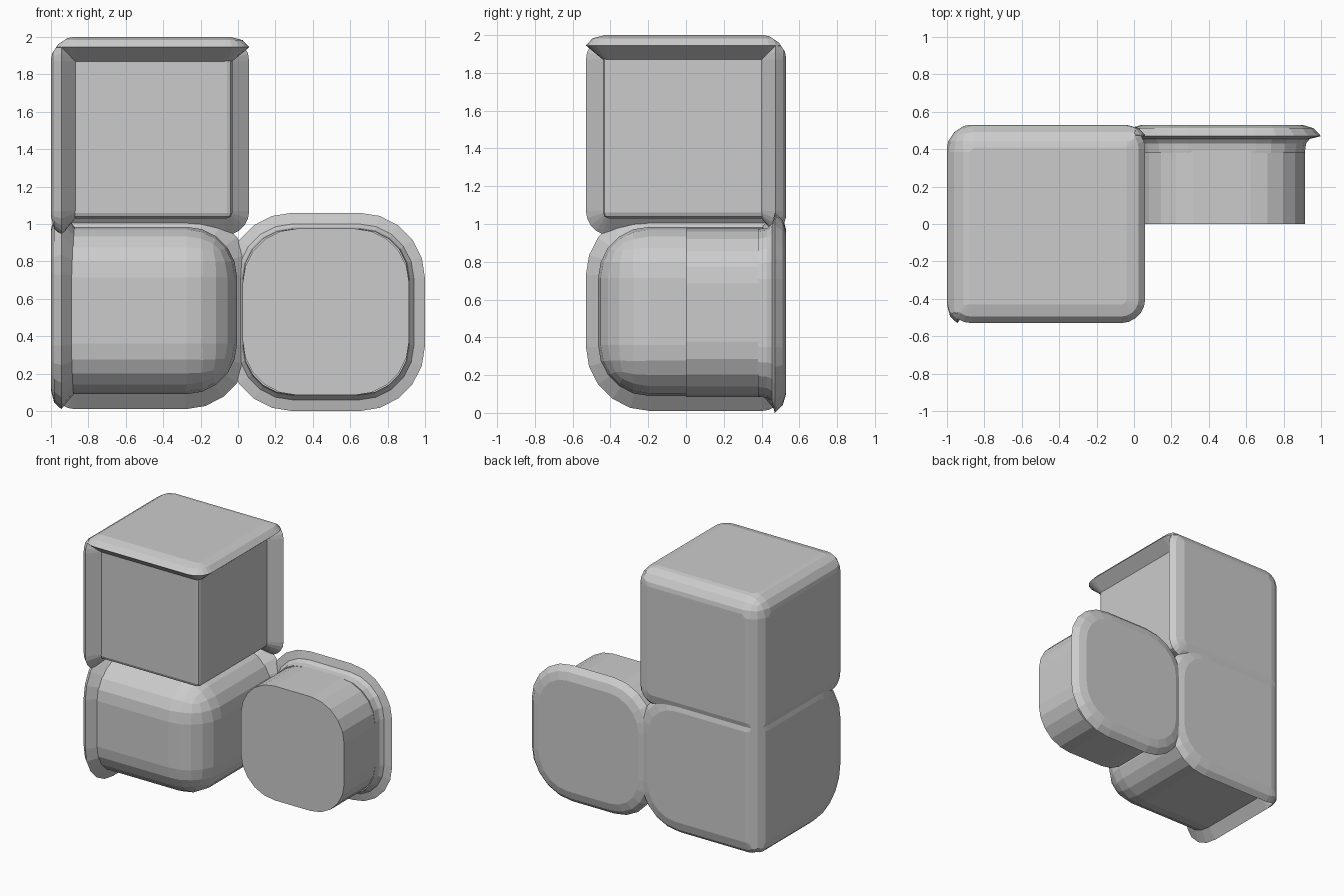
import bpy, bmesh, math
from mathutils import Vector

if "Cube" in bpy.data.objects:
    bpy.data.objects.remove(bpy.data.objects["Cube"])

# Frames (u, v, outward normal) for the three kinds of cover plate
FRAMES = {
    "back": (Vector((1, 0, 0)), Vector((0, 0, 1)), Vector((0, 1, 0))),
    "left": (Vector((0, 1, 0)), Vector((0, 0, 1)), Vector((-1, 0, 0))),
    "top": (Vector((1, 0, 0)), Vector((0, 1, 0)), Vector((0, 0, 1))),
}
HALF = 0.53
# (depth along normal, inset from the outline)
WEDGE = [(0.40, 0.09), (0.475, 0.0), (0.513, 0.035), (0.53, 0.10)]
FLANGE = [(0.38, 0.087), (0.43, 0.08), (0.455, 0.06), (0.47, 0.0), (0.512, 0.04), (0.53, 0.10)]


def finish(name, bm, loc):
    bmesh.ops.recalc_face_normals(bm, faces=bm.faces)
    me = bpy.data.meshes.new(name)
    bm.to_mesh(me)
    bm.free()
    ob = bpy.data.objects.new(name, me)
    ob.location = loc
    bpy.context.collection.objects.link(ob)
    return ob


def outline(half, radii, inset, segs=5):
    """Rounded square; radii for corners ++, -+, --, +-."""
    pts = []
    for i, (su, sv) in enumerate([(1, 1), (-1, 1), (-1, -1), (1, -1)]):
        r0 = radii[i]
        r = max(r0 - inset, 0.02)
        c = half - inset - r
        for k in range(segs + 1):
            a = math.pi / 2 * (i + k / segs)
            pts.append((su * c + r * math.cos(a), sv * c + r * math.sin(a)))
    return pts


def stack(name, loc, side, half, radii, profile):
    """Skin a solid through inset copies of a rounded square."""
    u, v, n = FRAMES[side]
    bm = bmesh.new()
    rings = [[bm.verts.new(u * a + v * b + n * d) for a, b in outline(half, radii, inset)]
             for d, inset in profile]
    for r0, r1 in zip(rings, rings[1:]):
        for i in range(len(r0)):
            j = (i + 1) % len(r0)
            bm.faces.new((r0[i], r0[j], r1[j], r1[i]))
    bm.faces.new(rings[0])
    bm.faces.new(rings[-1])
    return finish(name, bm, loc)


def box(name, loc, lo, hi, pick, width, segs):
    """Box whose picked edges (by adjacent face normals) are rounded."""
    bm = bmesh.new()
    bmesh.ops.create_cube(bm, size=1)
    for vert in bm.verts:
        vert.co = Vector([hi[i] if vert.co[i] > 0 else lo[i] for i in range(3)])
    bm.normal_update()
    edges = [e for e in bm.edges if pick([f.normal for f in e.link_faces])]
    bmesh.ops.bevel(bm, geom=edges, offset=width, segments=segs, profile=0.5,
                    affect='EDGES', clamp_overlap=True)
    return finish(name, bm, loc)


def covered(normals, sides):
    return [any(nm.dot(FRAMES[s][2]) > 0.9 for s in sides) for nm in normals]


def block(name, loc, sides, radii, lo, hi, width, segs):
    """Body with rounded free edges, plus plates that meet on rounded edges."""
    box(name + "_body", loc, lo, hi,
        lambda ns: not any(covered(ns, sides)), width, segs)
    clip = box(name + "_clip", loc, [-0.535] * 3, [0.535] * 3,
               lambda ns: all(covered(ns, sides)), 0.15, 4)
    for side in sides:
        plate = stack(f"{name}_{side}_plate", loc, side, HALF, radii[side], WEDGE)
        mod = plate.modifiers.new("round_shared_edges", 'BOOLEAN')
        mod.operation = 'INTERSECT'
        mod.solver = 'EXACT'
        mod.object = clip
        bpy.context.view_layer.update()
        bpy.context.view_layer.objects.active = plate
        bpy.ops.object.modifier_apply(modifier=mod.name)
    bpy.data.objects.remove(clip, do_unlink=True)


# Upper block: three plates around a crisp cube
small = (0.13,) * 4
block("upper_block", (-0.47, 0, 1.47), ["top", "left", "back"],
      {"top": small, "left": small, "back": small},
      (-0.45, -0.44, -0.44), (0.44, 0.45, 0.45), 0.03, 2)

# Lower block: two plates around a soft-edged body
block("lower_block", (-0.47, 0, 0.54), ["left", "back"],
      {"left": (0.13, 0.34, 0.34, 0.13), "back": (0.34, 0.13, 0.13, 0.34)},
      (-0.45, -0.465, -0.45), (0.465, 0.45, 0.445), 0.27, 5)

# Side block: round-cornered stub with a flanged back plate
side_loc = (0.47, 0, 0.53)
stack("side_block_body", side_loc, "back", 0.445, (0.29,) * 4, [(0, 0), (0.42, 0)])
stack("side_block_back_plate", side_loc, "back", HALF, (0.35,) * 4, FLANGE)
